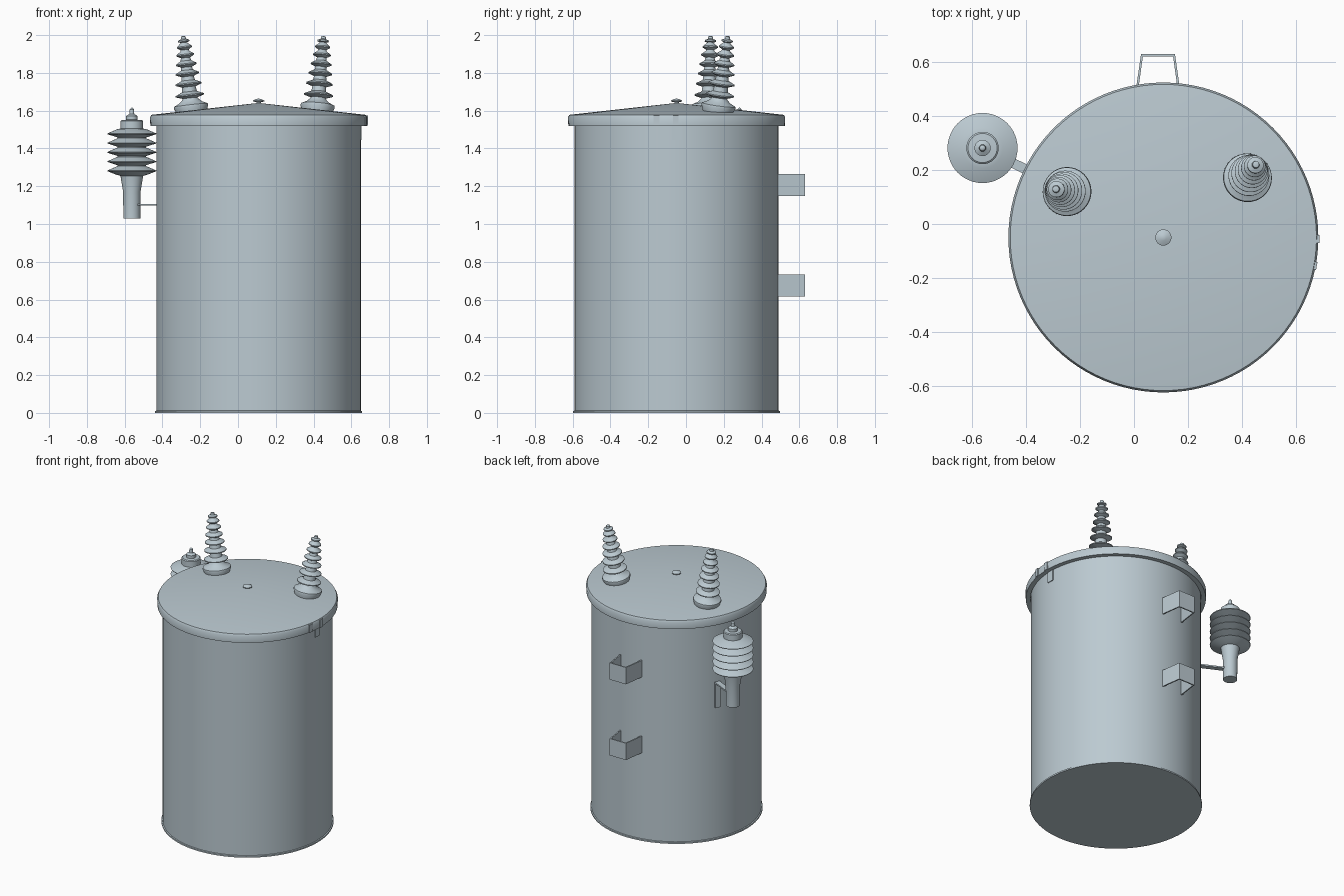
import bpy, bmesh, math
from mathutils import Vector

if "Cube" in bpy.data.objects:
    bpy.data.objects.remove(bpy.data.objects["Cube"])

CX, CY = 0.109, -0.05          # tank axis

mat = bpy.data.materials.new("pale_blue_grey_paint")
mat.diffuse_color = (0.50, 0.59, 0.64, 1)
mat.use_nodes = True
mat.node_tree.nodes["Principled BSDF"].inputs["Base Color"].default_value = mat.diffuse_color


def finish(bm, name, angle=35):
    bmesh.ops.recalc_face_normals(bm, faces=bm.faces)
    me = bpy.data.meshes.new(name)
    bm.to_mesh(me)
    bm.free()
    ob = bpy.data.objects.new(name, me)
    bpy.context.collection.objects.link(ob)
    me.materials.append(mat)
    bpy.ops.object.select_all(action='DESELECT')
    ob.select_set(True)
    bpy.context.view_layer.objects.active = ob
    bpy.ops.object.shade_smooth_by_angle(angle=math.radians(angle))
    return ob


def lathe(name, profile, base, axis=(0, 0, 1), n=48):
    """Revolve (radius, height) points around an axis starting at base."""
    rot = Vector((0, 0, 1)).rotation_difference(Vector(axis).normalized())
    base = Vector(base)
    bm = bmesh.new()
    rings = []
    for r, h in profile:
        if r == 0:
            rings.append([bm.verts.new(base + rot @ Vector((0, 0, h)))] * n)
        else:
            rings.append([bm.verts.new(base + rot @ Vector((
                r * math.cos(2 * math.pi * i / n), r * math.sin(2 * math.pi * i / n), h)))
                for i in range(n)])
    for a, b in zip(rings, rings[1:]):
        for i in range(n):
            j = (i + 1) % n
            bm.faces.new(dict.fromkeys((a[i], a[j], b[j], b[i])))
    return finish(bm, name)


def box(name, center, size, angle=0):
    bm = bmesh.new()
    bmesh.ops.create_cube(bm, size=1)
    bmesh.ops.scale(bm, vec=size, verts=bm.verts)
    ob = finish(bm, name)
    ob.location = center
    ob.rotation_euler.z = angle
    return ob


# Tank with a thin bottom rim
lathe("tank", [(0, 0), (0.548, 0), (0.548, 0.01), (0.541, 0.012), (0.541, 1.55), (0, 1.55)],
      (CX, CY, 0), n=96)

# Shallow conical lid with a turned-down skirt, and its centre bolt
lathe("lid", [(0, 1.55), (0.543, 1.55), (0.543, 1.52), (0.573, 1.52), (0.575, 1.565),
              (0.568, 1.578), (0, 1.641)], (CX, CY, 0), n=96)
lathe("lid_bolt", [(0.012, 1.63), (0.012, 1.646), (0.03, 1.648), (0.03, 1.653), (0.012, 1.662),
                   (0, 1.664)], (CX, CY, 0), n=24)

# Lid clamp lugs on the right side
for y in (-0.155, -0.055):
    a = math.asin((y - CY) / 0.573)
    box("lid_clamp_lug", (CX + 0.573 * math.cos(a), y, 1.548), (0.012, 0.03, 0.055), a)

# Small plate below the lid on the right side
box("side_plate", (CX + 0.542, CY, 1.485), (0.008, 0.05, 0.08))

# Leaning high-voltage bushings with shrinking sheds
sheds = [(0.076, 0.075), (0.070, 0.135), (0.062, 0.19), (0.055, 0.24), (0.047, 0.29), (0.040, 0.332)]
prof = [(0, -0.03), (0.075, -0.03), (0.091, 0.012), (0.089, 0.022), (0.06, 0.036), (0.045, 0.05)]
for r, h in sheds:
    core = r * 0.52
    prof += [(core, h - 0.016), (r, h - 0.004), (r, h + 0.002), (core, h + 0.018)]
prof += [(0.017, 0.355), (0.03, 0.36), (0.03, 0.367), (0.014, 0.374), (0.012, 0.387), (0, 0.391)]
for name, base, tip in (("left_bushing", (-0.247, 0.12, 1.608), (-0.291, 0.13, 1.998)),
                        ("right_bushing", (0.42, 0.17, 1.61), (0.453, 0.222, 1.998))):
    lathe(name, prof, base, Vector(tip) - Vector(base), n=40)

# Surge arrester: tapered stem, five sheds, cap and stud
AX, AY = -0.562, 0.282
prof = [(0, 1.028), (0.045, 1.028), (0.046, 1.17), (0.06, 1.255), (0.085, 1.262)]
for i in range(5):
    z = 1.283 + i * 0.049
    prof += [(0.128, z - 0.004), (0.130, z), (0.075, z + 0.024)]
    if i < 4:
        prof.append((0.075, z + 0.028))
prof += [(0.06, 1.505), (0.06, 1.545), (0.054, 1.55), (0.03, 1.552), (0.03, 1.572), (0.013, 1.582),
         (0.011, 1.607), (0, 1.618)]
lathe("surge_arrester", prof, (AX, AY, 0))

# L-shaped arrester bracket: arm plus strip down the tank wall
d = Vector((AX - CX, AY - CY, 0))
reach = d.length
d.normalize()
ang = math.atan2(d.y, d.x)
mid = Vector((CX, CY, 1.102)) + d * (0.538 + reach - 0.04) / 2
box("bracket_arm", mid, (reach - 0.04 - 0.538, 0.036, 0.01), ang)
box("bracket_strip", Vector((CX, CY, 1.017)) + d * 0.545, (0.012, 0.036, 0.18), ang)

# Pole hangers: bent trapezoid strips on the back
outer = [(0.004, 0.478), (0.026, 0.63), (0.152, 0.63), (0.174, 0.478)]
inner = [(0.013, 0.478), (0.033, 0.622), (0.145, 0.622), (0.165, 0.478)]
for name, z0, z1 in (("upper_hanger", 1.147, 1.265), ("lower_hanger", 0.615, 0.733)):
    bm = bmesh.new()
    for i in range(3):
        quad = (outer[i], outer[i + 1], inner[i + 1], inner[i])
        lo = [bm.verts.new((x, y, z0)) for x, y in quad]
        hi = [bm.verts.new((x, y, z1)) for x, y in quad]
        bm.faces.new(lo)
        bm.faces.new(hi)
        for k in (0, 2):
            bm.faces.new((lo[k], lo[k + 1], hi[k + 1], hi[k]))
        if i != 1:                      # cap the free ends
            a, b = (0, 3) if i == 0 else (1, 2)
            bm.faces.new((lo[a], lo[b], hi[b], hi[a]))
    bmesh.ops.remove_doubles(bm, verts=bm.verts, dist=0.0005)
    finish(bm, name)
